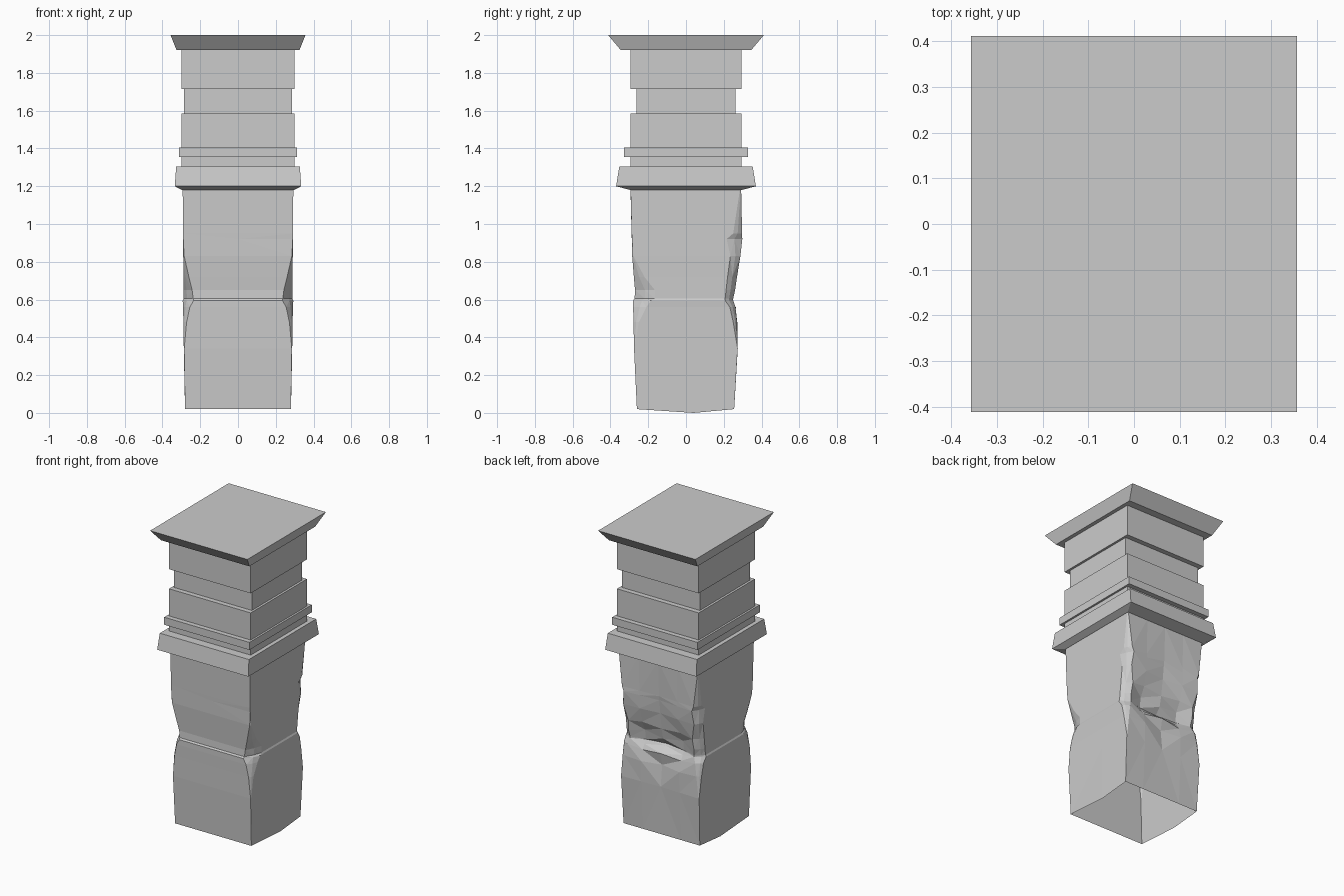
import bpy, bmesh, random

random.seed(4)
cube = bpy.data.objects.get("Cube")
if cube:
    bpy.data.objects.remove(cube, do_unlink=True)

stone = bpy.data.materials.new("grey stone")
stone.use_nodes = True
GREY = (0.6, 0.6, 0.6, 1)
stone.diffuse_color = GREY
stone.node_tree.nodes["Principled BSDF"].inputs["Base Color"].default_value = GREY


def finish(name, bm):
    """Turn a bmesh into a flat-shaded stone object."""
    bmesh.ops.recalc_face_normals(bm, faces=bm.faces)
    mesh = bpy.data.meshes.new(name)
    bm.to_mesh(mesh)
    bm.free()
    mesh.materials.append(stone)
    obj = bpy.data.objects.new(name, mesh)
    bpy.context.collection.objects.link(obj)
    return obj


def loft(bm, rings):
    """Bridge successive closed rings of vertices."""
    for low, high in zip(rings, rings[1:]):
        for i in range(len(low)):
            j = (i + 1) % len(low)
            bm.faces.new((low[i], low[j], high[j], high[i]))


def tier(name, *levels):
    """Closed rectangular block through (z, half width, half depth) levels."""
    bm = bmesh.new()
    rings = [[bm.verts.new((sx * hx, sy * hy, z))
              for sx, sy in ((-1, -1), (1, -1), (1, 1), (-1, 1))]
             for z, hx, hy in levels]
    loft(bm, rings)
    bm.faces.new(rings[0])
    bm.faces.new(rings[-1])
    return finish(name, bm)


# Moulded head
tier("cap_slab", (1.92, .325, .345), (2, .357, .412))
tier("upper_block", (1.715, .3, .295), (1.92, .3, .295))
tier("recessed_neck", (1.585, .285, .262), (1.715, .285, .262))
tier("middle_block", (1.405, .3, .295), (1.585, .3, .295))
tier("thin_band", (1.355, .313, .327), (1.405, .313, .327))
tier("lower_neck", (1.25, .3, .295), (1.355, .3, .295))
collar = tier("collar", (1.18, .296, .295), (1.2, .335, .37), (1.305, .327, .353))

# Chipped shaft, open underneath; each level lists:
# z, half width, front y, front edge x, side front y, side back y,
# back edge x, back corner y, back middle y, back centre y
LEVELS = (
    (.02, .28, -.26, .28, -.26, .255, .28, .255, .255, .255),
    (.34, .287, -.275, .285, -.272, .272, .283, .274, .27, .265),
    (.48, .289, -.278, .272, -.25, .25, .265, .27, .272, .25),
    (.56, .291, -.28, .255, -.21, .232, .25, .262, .255, .265),
    (.595, .293, -.28, .235, -.185, .207, .235, .25, .235, .215),
    (.605, .288, -.272, .237, -.165, .207, .235, .25, .22, .205),
    (.65, .288, -.27, .243, -.165, .212, .24, .26, .23, .24),
    (.72, .288, -.276, .26, -.22, .22, .235, .27, .262, .255),
    (.83, .29, -.285, .285, -.278, .235, .26, .288, .285, .27),
    (.92, .29, -.287, .29, -.284, .215, .25, .298, .29, .28),
    (.95, .29, -.288, .29, -.287, .25, .262, .297, .29, .284),
    (1.185, .293, -.294, .293, -.293, .286, .29, .292, .292, .292),
)
bm = bmesh.new()
rings = []
for z, w, front, fx, side_f, side_b, bx, corner, mid, back in LEVELS:
    rough = .022 if .45 < z < .75 else 0
    half = [(fx, front, z), (w - (w - fx) * .35, (front + side_f) / 2, z),
            (w, side_f, z), (w, .04, z), (w, side_b, z),
            (w - (w - bx) * .35, (corner + side_b) / 2, z),
            (bx, corner, z), (.14, mid, z + random.uniform(-rough, rough))]
    points = ([(0, front, z)] + half + [(0, back, z)]
              + [(-x, y, h) for x, y, h in reversed(half)])
    rings.append([bm.verts.new(p) for p in points])
loft(bm, rings)
for v in rings[0]:  # worn lower edge sags midway along the sides
    if abs(v.co.y - .04) < .01:
        v.co.z = 0
bmesh.ops.remove_doubles(bm, verts=bm.verts, dist=.002)
bmesh.ops.triangulate(bm, faces=bm.faces)
finish("chipped_shaft", bm)
